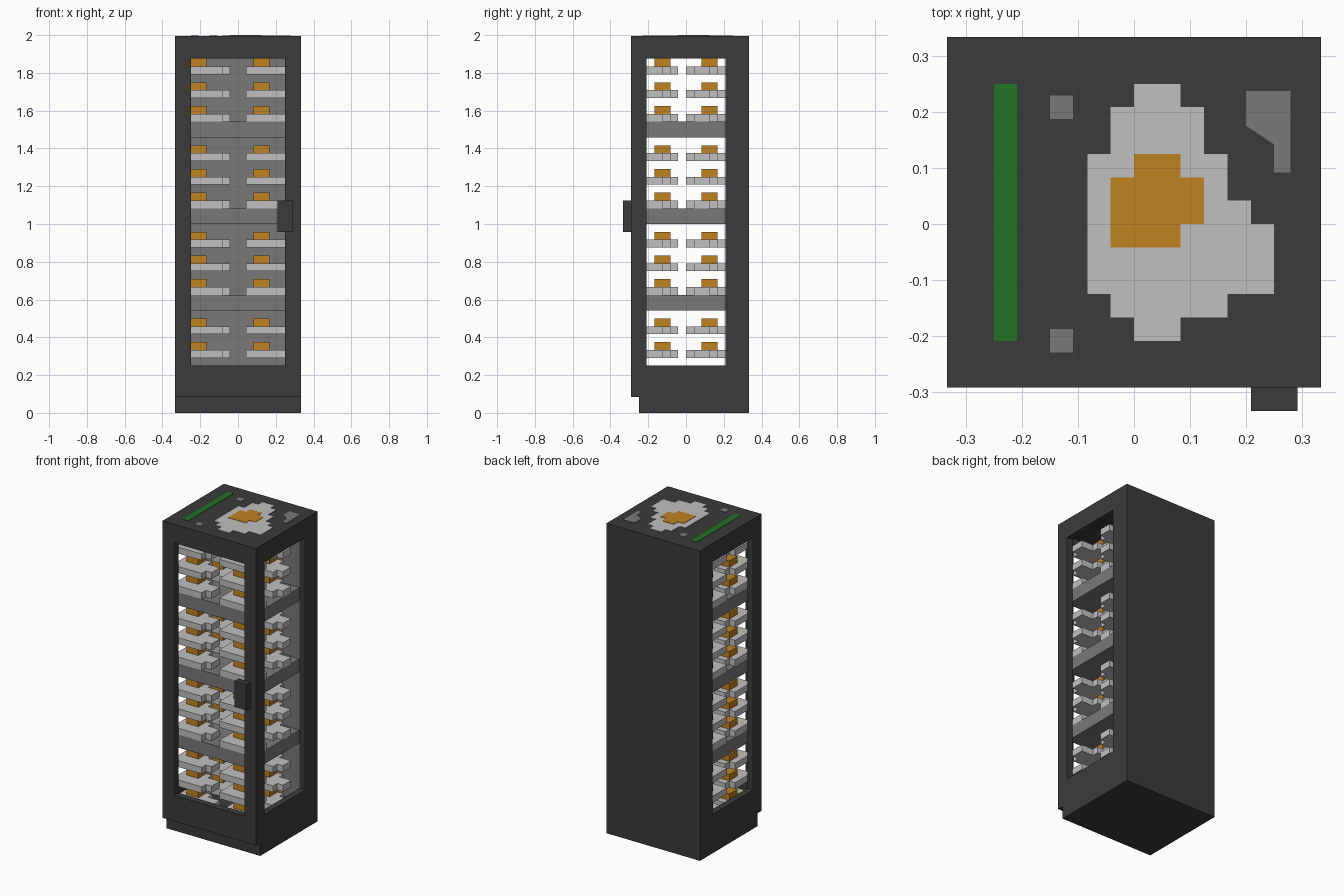
import bpy, bmesh

if "Cube" in bpy.data.objects:
    bpy.data.objects.remove(bpy.data.objects["Cube"], do_unlink=True)

U = 1 / 24  # one block of the blocky grid


def material(name, rgb):
    m = bpy.data.materials.new(name)
    m.use_nodes = True
    m.diffuse_color = (*rgb, 1)
    bsdf = next(n for n in m.node_tree.nodes if n.type == 'BSDF_PRINCIPLED')
    bsdf.inputs["Base Color"].default_value = (*rgb, 1)
    bsdf.inputs["Roughness"].default_value = 0.9
    return m


CHARCOAL = material("charcoal", (0.044, 0.044, 0.044))
GREY = material("mid grey", (0.19, 0.19, 0.19))
WHITE = material("egg white", (0.53, 0.53, 0.53))
YOLK = material("yolk orange", (0.53, 0.224, 0.015))
GREEN = material("green", (0.015, 0.17, 0.016))


def prism(bm, outline, z0, z1, slot=0):
    """Extrude a counter-clockwise outline of (x, y) block units."""
    lo = [bm.verts.new((x * U, y * U, z0 * U)) for x, y in outline]
    hi = [bm.verts.new((x * U, y * U, z1 * U)) for x, y in outline]
    faces = [bm.faces.new(lo[::-1]), bm.faces.new(hi)]
    for i in range(len(lo)):
        j = (i + 1) % len(lo)
        faces.append(bm.faces.new((lo[i], lo[j], hi[j], hi[i])))
    for f in faces:
        f.material_index = slot


def rect(x0, x1, y0, y1):
    return [(x0, y0), (x1, y0), (x1, y1), (x0, y1)]


def mesh_from(bm, name, mats):
    me = bpy.data.meshes.new(name)
    bm.to_mesh(me)
    bm.free()
    for m in mats:
        me.materials.append(m)
    return me


def add_object(name, me, loc=(0, 0, 0)):
    ob = bpy.data.objects.new(name, me)
    ob.location = [c * U for c in loc]
    bpy.context.collection.objects.link(ob)
    return ob


def box(name, x, y, z, mat):
    bm = bmesh.new()
    prism(bm, rect(*x, *y), *z)
    return add_object(name, mesh_from(bm, name, [mat]))


def plate(name, outline, z0, z1, mat):
    bm = bmesh.new()
    prism(bm, outline, z0, z1)
    return add_object(name, mesh_from(bm, name, [mat]))


def window_frame(name, outer, inner, depth, place):
    """Rectangular frame with an opening; place(u, v, d) gives block units."""
    bm = bmesh.new()
    ring = [[bm.verts.new([c * U for c in place(u, v, d)]) for u, v in rect(*r)]
            for d in depth for r in (outer, inner)]
    o0, i0, o1, i1 = ring
    for a, b in ((o0, i0), (i0, i1), (i1, o1), (o1, o0)):
        for k in range(4):
            n = (k + 1) % 4
            bm.faces.new((a[k], a[n], b[n], b[k]))
    bmesh.ops.recalc_face_normals(bm, faces=bm.faces)
    return add_object(name, mesh_from(bm, name, [CHARCOAL]))


# Cabinet shell
TOP = 47.9
box("plinth", (-8, 8), (-6, 8), (0, 2), CHARCOAL)
box("cabinet_floor", (-8, 8), (-6, 8), (2, 4), CHARCOAL)
box("cabinet_top", (-8, 8), (-6, 8), (46, TOP), CHARCOAL)
box("back_wall", (-7, 7), (6, 8), (4, 46), CHARCOAL)
box("back_lining", (-7, 7), (5, 6), (4, 46), GREY)
window_frame("front_door", (-8, 8, 2, TOP), (-6, 6, 6, 45), (-7, -6),
             lambda u, v, d: (u, d, v))
for side, s in (("left", 1), ("right", -1)):
    window_frame(side + "_wall", (-6, 8, 4, 46), (-5, 5, 6, 45), (7, 8),
                 lambda u, v, d: (s * d, u, v))
box("door_handle", (5, 7), (-8, -7), (23, 27), CHARCOAL)

# Shelves
for z in (13, 24, 35):
    box("shelf", (-7, 7), (-6, 5), (z, z + 2), GREY)

# Fried eggs: one shared mesh, three layers of four on every shelf
bm = bmesh.new()
prism(bm, [(0, 0), (5, 0), (5, 1), (6, 1), (6, 3), (4, 3), (4, 4), (3, 4),
           (3, 5), (1, 5), (1, 4), (0, 4)], 0, 1, 0)
prism(bm, rect(1, 3, 2, 4), 1, 2, 1)
egg = mesh_from(bm, "fried_egg", [WHITE, YOLK])
for base in (4, 15, 26, 37):
    for layer in range(3):
        for x in (-7, 1):
            for y in (-6, 0):
                add_object("fried_egg", egg, (x, y, base + 3 * layer))

# Painted egg picture on the top
plate("top_egg_white",
      [(0, -5), (2, -5), (2, -4), (4, -4), (4, -3), (6, -3), (6, 0), (5, 0),
       (5, 1), (4, 1), (4, 3), (3, 3), (3, 5), (2, 5), (2, 6), (0, 6), (0, 5),
       (-1, 5), (-1, 3), (-2, 3), (-2, -3), (-1, -3), (-1, -4), (0, -4)],
      TOP, 47.95, WHITE)
plate("top_egg_yolk",
      [(-1, -1), (2, -1), (2, 0), (3, 0), (3, 2), (2, 2), (2, 3), (0, 3),
       (0, 2), (-1, 2)], 47.95, 48, YOLK)
plate("top_green_stripe", rect(-6, -5, -5, 6), TOP, 47.95, GREEN)

# Grey spots around the egg picture
plate("top_spot_corner", [(6, 2.2), (6.7, 2.2), (6.7, 5.7), (4.8, 5.7),
                          (4.8, 4.2), (6, 3.4)], TOP, 47.95, GREY)
for y in (-5, 5):
    plate("top_spot", rect(-3.6, -2.6, y - 0.5, y + 0.5), TOP, 47.95, GREY)
